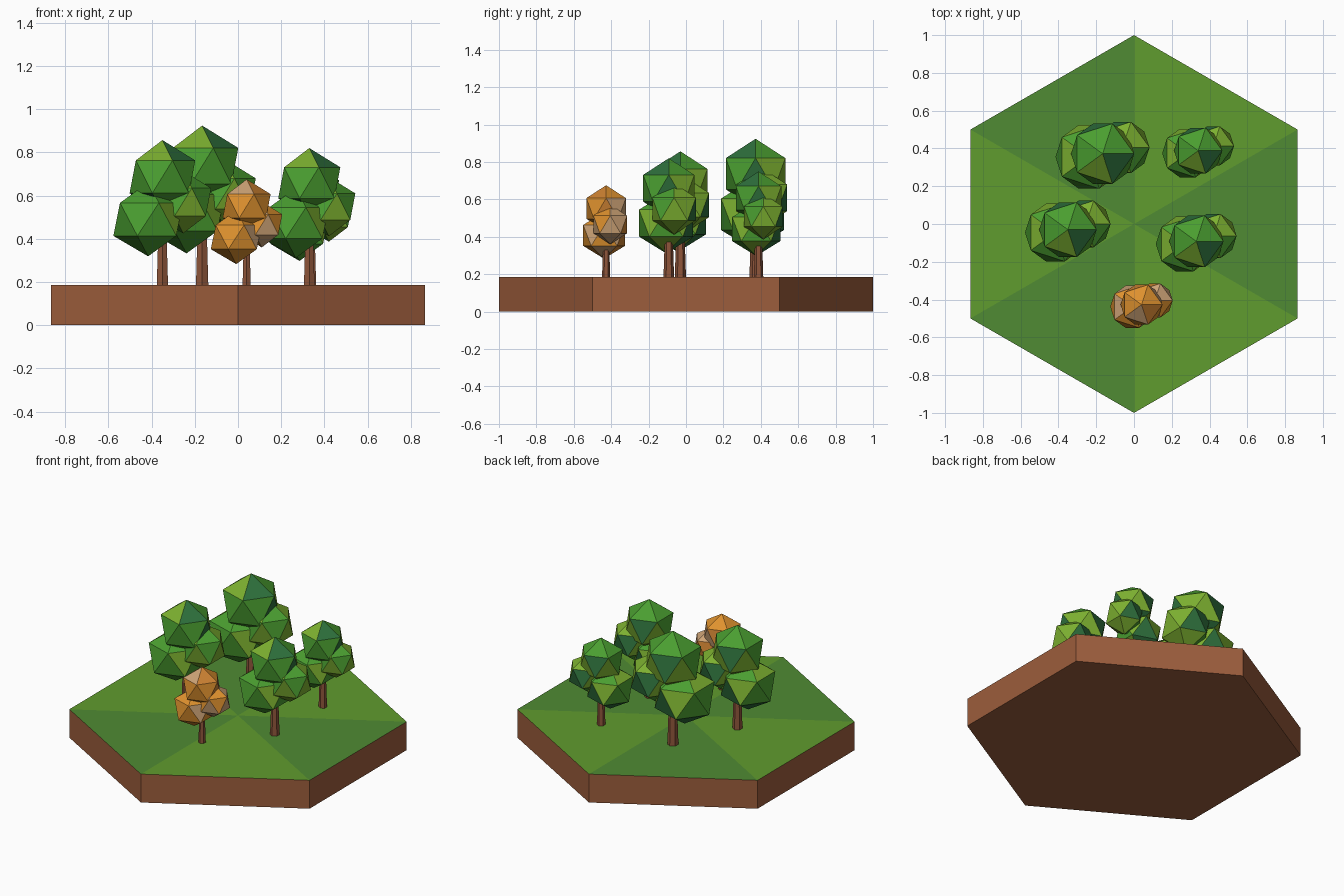
import bpy, bmesh, math, random
from mathutils import Matrix, Vector

if "Cube" in bpy.data.objects:
    bpy.data.objects.remove(bpy.data.objects["Cube"])

GROUND = 0.185


def material(name, r, g, b):
    lin = lambda c: (c / 255 / 12.92) if c < 11 else ((c / 255 + 0.055) / 1.055) ** 2.4
    m = bpy.data.materials.new(name)
    m.diffuse_color = (lin(r), lin(g), lin(b), 1)
    m.use_nodes = True
    m.node_tree.nodes["Principled BSDF"].inputs["Base Color"].default_value = m.diffuse_color
    return m


def finish(name, bm, mats):
    mesh = bpy.data.meshes.new(name)
    bm.normal_update()
    bm.to_mesh(mesh)
    bm.free()
    for m in mats:
        mesh.materials.append(m)
    ob = bpy.data.objects.new(name, mesh)
    bpy.context.collection.objects.link(ob)
    return ob


soil = material("soil", 156, 93, 60)
bark = material("bark", 142, 85, 58)
grass = [material("light_grass", 96, 156, 46), material("dark_grass", 80, 139, 51)]
greens = [material("leaf_green", 74, 158, 48), material("leaf_lime", 124, 176, 48),
          material("leaf_teal", 46, 112, 60)]
autumn = [material("leaf_orange", 222, 145, 46), material("leaf_tan", 205, 163, 118),
          material("leaf_amber", 205, 130, 50)]

# Hexagonal ground tile with alternating grass wedges
bm = bmesh.new()
corners = [(math.cos(math.radians(30 + 60 * i)), math.sin(math.radians(30 + 60 * i)))
           for i in range(6)]
low = [bm.verts.new((x, y, 0)) for x, y in corners]
high = [bm.verts.new((x, y, GROUND)) for x, y in corners]
middle = bm.verts.new((0, 0, GROUND))
bm.faces.new(low[::-1])
for i in range(6):
    j = (i + 1) % 6
    bm.faces.new((low[i], low[j], high[j], high[i]))
    bm.faces.new((middle, high[i], high[j])).material_index = 1 + i % 2
finish("ground_tile", bm, [soil, grass[0], grass[1]])

# Leaf clumps at unit tree size: name, centre, radius, height factor
CLUMPS = [("low_leaves", (-0.066, -0.015, 0.305), 0.18, 0.95),
          ("side_leaves", (0.096, 0.03, 0.385), 0.145, 1.0),
          ("top_leaves", (0.0, 0.0, 0.502), 0.17, 1.0)]


def tree(name, x, y, size, leaves):
    base = Vector((x, y, GROUND))
    # Tapered trunk, running up into the leaves
    bm = bmesh.new()
    height = 0.34 * size
    bmesh.ops.create_cone(bm, cap_ends=True, segments=6, radius1=0.03 * size,
                          radius2=0.019 * size, depth=height,
                          matrix=Matrix.Translation(base + Vector((0, 0, height / 2))))
    finish(name + "_trunk", bm, [bark])
    # Faceted leaf clumps with mixed leaf tones
    rng = random.Random(4)
    for part, centre, radius, squash in CLUMPS:
        bm = bmesh.new()
        place = (Matrix.Translation(base + Vector(centre) * size)
                 @ Matrix.Diagonal((1, 1, squash, 1)))
        bmesh.ops.create_icosphere(bm, subdivisions=1, radius=radius * size, matrix=place)
        for f in bm.faces:
            f.material_index = rng.choice((0, 0, 1, 2))
        finish(name + "_" + part, bm, leaves)


tree("left_tree", -0.35, -0.03, 1.0, greens)
tree("back_left_tree", -0.166, 0.372, 1.1, greens)
tree("back_right_tree", 0.34, 0.388, 0.84, greens)
tree("right_tree", 0.33, -0.092, 0.945, greens)
tree("autumn_tree", 0.04, -0.427, 0.73, autumn)
